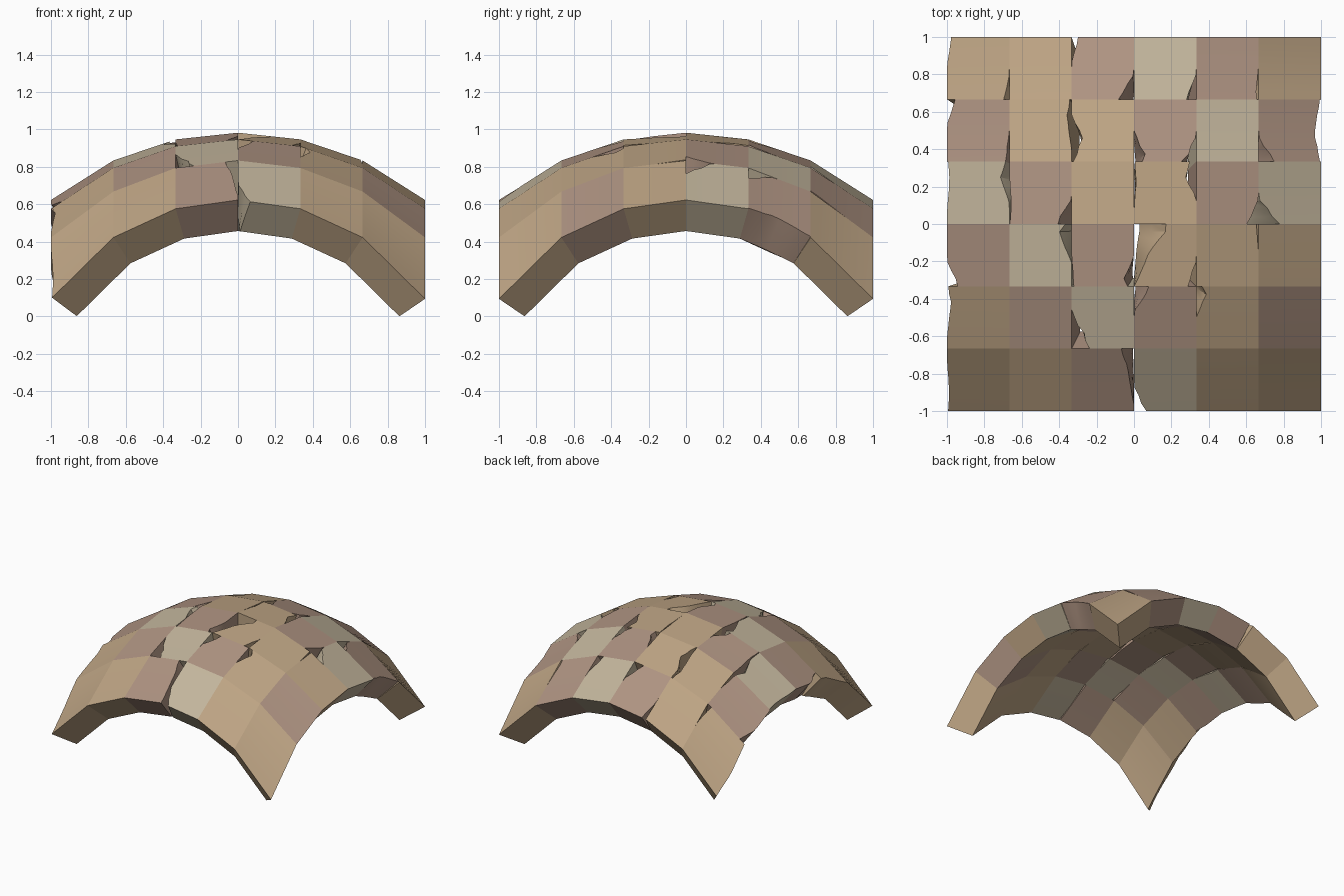
import bpy, bmesh, math, random
from mathutils import Vector

if "Cube" in bpy.data.objects:
    bpy.data.objects.remove(bpy.data.objects["Cube"])

random.seed(4)
R, CZ, INNER = 1.57, -0.588, 0.863      # sphere radius, sphere centre height, inner scale
N, SEG = 6, 8                           # blocks per side, chip resolution along a joint
LAYERS = (0.0, 0.5, 1.0)                # outside to inside


def material(name, rgb):
    m = bpy.data.materials.new(name)
    m.diffuse_color = (*rgb, 1)
    m.use_nodes = True
    m.node_tree.nodes["Principled BSDF"].inputs["Base Color"].default_value = m.diffuse_color
    return m


STONE = {"T": material("tan_stone", (0.51, 0.37, 0.23)),
         "P": material("pink_stone", (0.42, 0.29, 0.22)),
         "G": material("pale_stone", (0.54, 0.46, 0.33))}
# block colours, front row first
COLOURS = ["TTPGTT", "TPGPTP", "PGPTTT", "GPTTPG", "PTTPGP", "TTPGPT"]

# large chips: column, row, side (0 left, 1 right), place along joint, depth
CHIPS = [(0, 5, 1, 0, .03), (2, 5, 1, 0, .10), (2, 5, 0, 1, .04), (3, 5, 1, 0, .05),
         (4, 5, 1, .15, .015), (0, 4, 0, 1, .05), (2, 4, 0, .35, .06), (3, 4, 0, .1, .06),
         (3, 4, 1, 0, .07), (5, 4, 0, 0, .08), (5, 4, 1, .5, .035), (0, 3, 1, .75, .05),
         (1, 3, 1, 0, .08), (3, 3, 1, .8, .06), (4, 3, 1, 0, .06), (5, 3, 0, 0, .12),
         (0, 2, 0, 0, .06), (1, 2, 1, .8, .07), (2, 2, 1, .1, .05), (3, 2, 0, 1, .18),
         (3, 2, 1, 0, .05), (2, 1, 0, 0, .10), (3, 1, 0, 1, .09), (4, 1, 0, .9, .05),
         (2, 0, 1, 1, .06), (3, 0, 0, 0, .06)]
WIDE = {(3, 2, 0): 1.0, (2, 0, 1): .9, (2, 1, 0): .6, (5, 4, 1): .6}
chips = {c[:3]: c[3:] for c in CHIPS}


def dome(x, y, w):
    """Point on the shell over plan point x, y; w = 0 outside, 1 inside."""
    z = math.sqrt(R * R - x * x - y * y)
    k = 1 + (INNER - 1) * w
    return Vector((x * k, y * k, z * k + CZ))


def chip_profile(col, row, side):
    """Depth of the broken edge at each step along the joint."""
    key = (col, row, side)
    if key in chips:
        place, depth = chips[key]
        width = WIDE.get(key, .4)
    elif (col, side) == (0, 0) or (random.random() < .25 and 0 < row < 5 and (col, side) != (5, 1)):
        place, depth, width = random.choice((0, .3, .7, 1)), random.uniform(.01, .025), .5
    else:
        return [0] * (SEG + 1)
    return [depth * max(0, 1 - abs(i / SEG - place) / width) * random.uniform(.8, 1.15)
            for i in range(SEG + 1)]


def build_block(col, row):
    step = 2 / N
    x0, y0 = -1 + col * step, -1 + row * step
    corner = {(a, b, w): dome(x0 + a * step, y0 + b * step, w)
              for a in (0, 1) for b in (0, 1) for w in (0, 1)}

    def at(u, v, w):
        p = Vector()
        for (a, b, c), q in corner.items():
            p += q * (u if a else 1 - u) * (v if b else 1 - v) * (w if c else 1 - w)
        return p

    bm = bmesh.new()
    edge = [chip_profile(col, row, s) for s in (0, 1)]
    grid = {}
    for s in (0, 1):
        for i in range(SEG + 1):
            for k, w in enumerate(LAYERS):
                d = edge[s][i] / step * (1 - .8 * w)
                grid[s, i, k] = bm.verts.new(at(1 - d if s else d, i / SEG, w))

    def quad(*keys):
        bm.faces.new([grid[k] for k in keys])

    top = len(LAYERS) - 1
    for i in range(SEG):
        for k in (0, top):                                     # outer and inner faces
            quad((0, i, k), (1, i, k), (1, i + 1, k), (0, i + 1, k))
        for s in (0, 1):                                       # chipped joint faces
            for k in range(top):
                quad((s, i, k), (s, i + 1, k), (s, i + 1, k + 1), (s, i, k + 1))
    for i in (0, SEG):                                         # straight bed faces
        for k in range(top):
            quad((0, i, k), (1, i, k), (1, i, k + 1), (0, i, k + 1))
    bmesh.ops.recalc_face_normals(bm, faces=bm.faces)
    for f in bm.faces:
        f.smooth = True
    for e in bm.edges:
        e.smooth = e.calc_face_angle(0) < math.radians(25)
    name = f"stone_block_{row + 1}_{col + 1}"
    mesh = bpy.data.meshes.new(name)
    bm.to_mesh(mesh)
    bm.free()
    mesh.materials.append(STONE[COLOURS[row][col]])
    bpy.context.collection.objects.link(bpy.data.objects.new(name, mesh))


# six by six blocks forming a square-plan dome
for row in range(N):
    for col in range(N):
        build_block(col, row)
